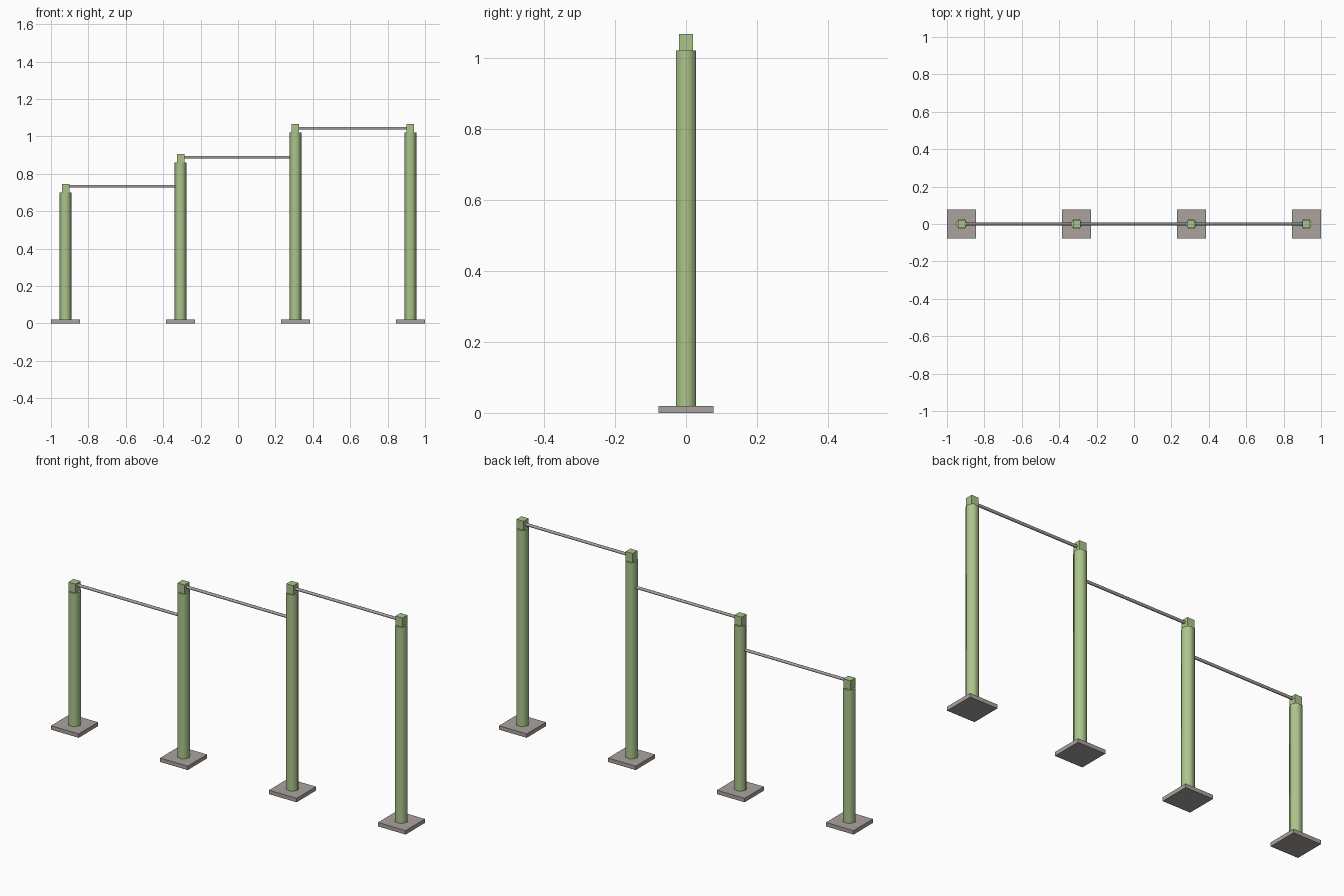
import bpy, math
from mathutils import Matrix

if "Cube" in bpy.data.objects:
    bpy.data.objects.remove(bpy.data.objects["Cube"])


def material(name, rgb):
    m = bpy.data.materials.new(name)
    m.diffuse_color = (*rgb, 1)
    m.use_nodes = True
    m.node_tree.nodes["Principled BSDF"].inputs["Base Color"].default_value = m.diffuse_color
    return m


GREEN = material("sage green", (0.41, 0.56, 0.26))
GREY = material("warm grey", (0.40, 0.37, 0.34))


def box(name, centre, size, mat):
    bpy.ops.mesh.primitive_cube_add(size=1, location=centre)
    o = bpy.context.object
    o.name = name
    o.scale = size
    bpy.ops.object.transform_apply(location=False, rotation=False, scale=True)
    o.data.materials.append(mat)
    return o


def rod(name, centre, radius, length, sides, turn, mat):
    bpy.ops.mesh.primitive_cylinder_add(vertices=sides, radius=radius, depth=length)
    o = bpy.context.object
    o.name = name
    o.data.transform(turn)
    o.location = centre
    o.data.materials.append(mat)
    bpy.ops.object.shade_smooth_by_angle(angle=math.radians(65))
    return o


XS = [-0.922, -0.307, 0.307, 0.922]
TOPS = [0.70, 0.86, 1.02, 1.02]
BAR_Z = [0.733, 0.888, 1.043]
BASE_H = 0.02

# posts: square foot plate, hexagonal shaft with corners towards +-x, square cap
for i, (x, top) in enumerate(zip(XS, TOPS), 1):
    box(f"foot_plate_{i}", (x, 0, BASE_H / 2), (0.156, 0.156, BASE_H), GREY)
    rod(f"post_{i}", (x, 0, (top + BASE_H) / 2), 0.032, top - BASE_H, 6,
        Matrix.Rotation(math.radians(90), 4, 'Z'), GREEN)
    box(f"cap_{i}", (x, 0, top + 0.0225), (0.04, 0.04, 0.047), GREEN)

# stepped horizontal bars running between neighbouring posts
for i, z in enumerate(BAR_Z):
    a, b = XS[i], XS[i + 1]
    rod(f"bar_{i + 1}", ((a + b) / 2, 0, z), 0.0075, b - a, 8,
        Matrix.Rotation(math.radians(90), 4, 'Y'), GREY)
